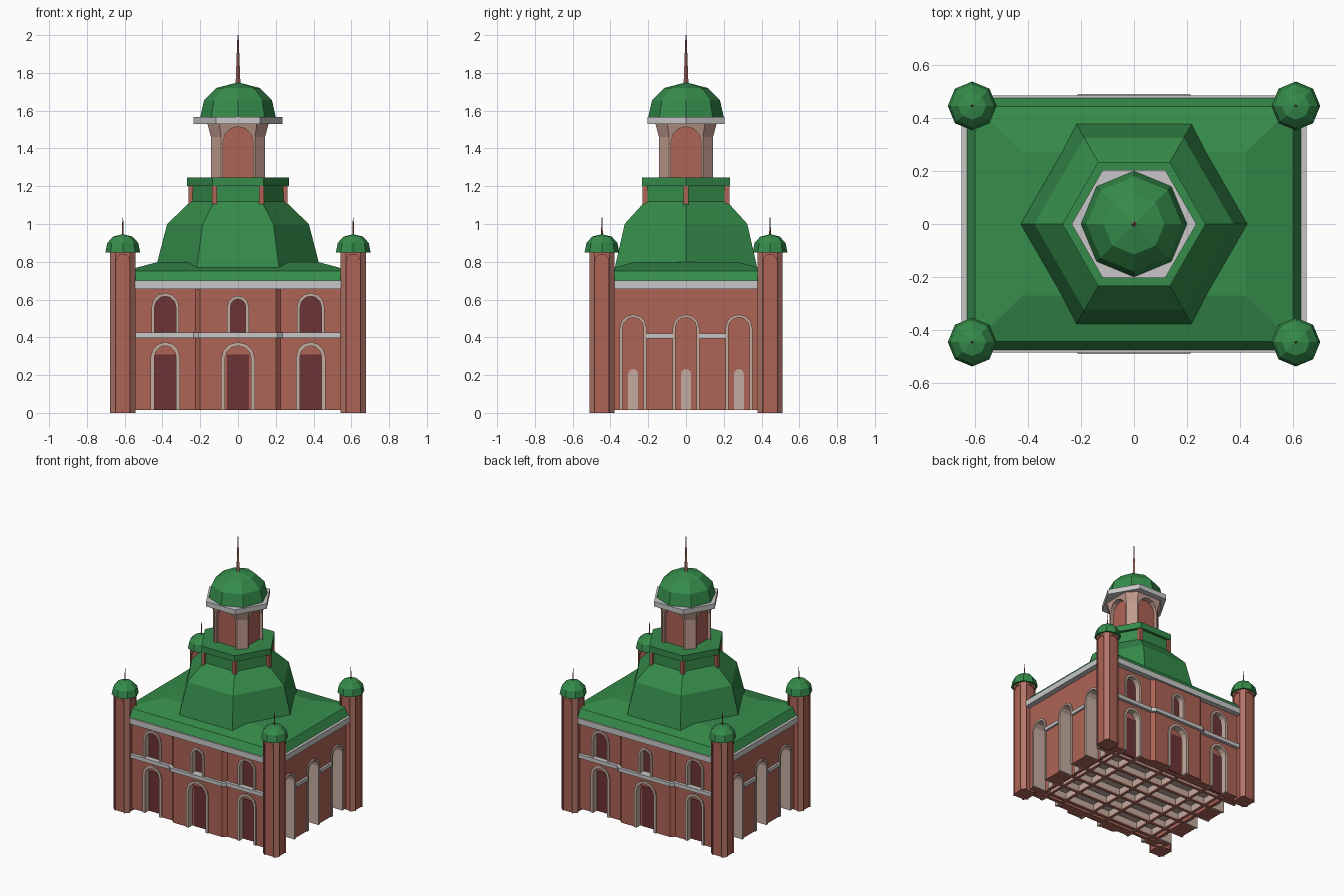
import bpy, bmesh, math
from mathutils import Matrix, Vector

if "Cube" in bpy.data.objects:
    bpy.data.objects.remove(bpy.data.objects["Cube"])


def material(name, rgb):
    m = bpy.data.materials.new(name)
    m.diffuse_color = (*rgb, 1)
    m.use_nodes = True
    m.node_tree.nodes["Principled BSDF"].inputs["Base Color"].default_value = m.diffuse_color
    return m


BRICK = material("red brick", (0.42, 0.125, 0.092))
ROSE = material("rose brick", (0.46, 0.18, 0.14))
PIER = material("pale brick", (0.53, 0.33, 0.27))
TRIM = material("beige trim", (0.55, 0.41, 0.345))
WHITE = material("light grey cornice", (0.58, 0.565, 0.565))
GREEN = material("green roof", (0.036, 0.262, 0.07))
DARK = material("dark red window", (0.15, 0.034, 0.037))


def make(name, bm, mat):
    bmesh.ops.recalc_face_normals(bm, faces=bm.faces[:])
    me = bpy.data.meshes.new(name)
    bm.to_mesh(me)
    bm.free()
    me.materials.append(mat)
    ob = bpy.data.objects.new(name, me)
    bpy.context.collection.objects.link(ob)
    return ob


def add_loft(bm, rings):
    vs = [[bm.verts.new(p) for p in r] for r in rings]
    n = len(rings[0])
    for a, b in zip(vs, vs[1:]):
        for i in range(n):
            j = (i + 1) % n
            bm.faces.new((a[i], a[j], b[j], b[i]))
    bm.faces.new(vs[0][::-1])
    bm.faces.new(vs[-1])


def loft(name, rings, mat):
    bm = bmesh.new()
    add_loft(bm, rings)
    return make(name, bm, mat)


def ngon(n, r, z, c=(0, 0)):
    return [(c[0] + r * math.cos(2 * math.pi * i / n),
             c[1] + r * math.sin(2 * math.pi * i / n), z) for i in range(n)]


def turned(name, n, profile, mat, c=(0, 0)):
    return loft(name, [ngon(n, r, z, c) for r, z in profile], mat)


def rect(x, y, z):
    return [(-x, -y, z), (x, -y, z), (x, y, z), (-x, y, z)]


def box(name, lo, hi, mat):
    return loft(name, [[(lo[0], lo[1], z), (hi[0], lo[1], z), (hi[0], hi[1], z), (lo[0], hi[1], z)]
                       for z in (lo[2], hi[2])], mat)


def cut_square(h, f, z):
    # square with cut corners: half size h, half face width f
    return [(-f, -h, z), (f, -h, z), (h, -f, z), (h, f, z), (f, h, z), (-f, h, z), (-h, f, z), (-h, -f, z)]


def arch(u, hw, z0, apex, n=6):
    s = apex - hw
    arc = [(u + hw * math.cos(math.pi * i / n), s + hw * math.sin(math.pi * i / n)) for i in range(n + 1)]
    return [(u + hw, z0)] + arc + [(u - hw, z0)]


def add_prism(bm, pts, d0, d1, turn):
    # outline in (u, z), pushed outward from distance d0 to d1, facing quarter turn
    rot = Matrix.Rotation(turn * math.pi / 2, 3, 'Z')
    add_loft(bm, [[rot @ Vector((u, -d, z)) for u, z in pts] for d in (d0, d1)])


def prism(name, pts, d0, d1, turn, mat):
    bm = bmesh.new()
    add_prism(bm, pts, d0, d1, turn)
    return make(name, bm, mat)


def arch_frame(name, u, hw, z0, apex, w, d0, d1, turn):
    ring = arch(u, hw, z0, apex) + arch(u, hw - w, z0, apex - w)[::-1]
    return prism(name, ring, d0, d1, turn, TRIM)


def carve(ob, bm):
    cutter = make("cutter", bm, BRICK)
    cutter.hide_render = True
    mod = ob.modifiers.new("cut", 'BOOLEAN')
    mod.object, mod.operation, mod.solver = cutter, 'DIFFERENCE', 'EXACT'
    me = bpy.data.meshes.new_from_object(ob.evaluated_get(bpy.context.evaluated_depsgraph_get()))
    ob.modifiers.clear()
    ob.data = me
    bpy.data.objects.remove(cutter)


def footprint(x, y, bay_y, bay_x, z):
    s = [(-x, -y), (-bay_x - 0.025, -y), (-bay_x, -bay_y), (bay_x, -bay_y), (bay_x + 0.025, -y), (x, -y)]
    return [(a, b, z) for a, b in s] + [(-a, -b, z) for a, b in s]


# main hall with slightly projecting centre bays and a hollow underside
hall = loft("main_hall", [footprint(0.61, 0.445, 0.47, 0.2, z) for z in (0.015, 0.68)], BRICK)
cuts = bmesh.new()
add_loft(cuts, [rect(0.49, 0.385, z) for z in (-0.1, 0.08)])
for turn in (0, 2):
    for u in (-0.385, 0, 0.385):
        mid = u == 0
        wall = 0.47 if mid else 0.445
        back = wall - 0.04
        lw, uw = (0.09, 0.057) if mid else (0.077, 0.073)
        top = 0.62 if mid else 0.635
        add_prism(cuts, arch(u, lw - 0.006, -0.1, 0.369), back, 0.6, turn)
        add_prism(cuts, arch(u, uw - 0.006, 0.415, top - 0.006), back, 0.6, turn)
        arch_frame("lower_window_frame", u, lw, 0.015, 0.375, 0.02, back, wall + 0.008, turn)
        arch_frame("upper_window_frame", u, uw, 0.42, top, 0.017, back, wall + 0.008, turn)
        prism("lower_window", [(u - 0.057, 0.015), (u + 0.057, 0.015), (u + 0.057, 0.31), (u - 0.057, 0.31)],
              back - 0.002, back + 0.004, turn, DARK)
        prism("upper_window", arch(u, uw - 0.012, 0.42, top - 0.012), back - 0.002, back + 0.004, turn, DARK)
for turn in (1, 3):
    for u in (-0.28, 0, 0.28):
        add_prism(cuts, arch(u, 0.065, -0.1, 0.515), 0.51, 0.8, turn)
        arch_frame("side_niche_frame", u, 0.071, 0.015, 0.521, 0.015, 0.51, 0.618, turn)
        prism("side_niche_door", arch(u, 0.026, 0.015, 0.232), 0.508, 0.517, turn, TRIM)
    for u in (-0.14, 0.14):
        prism("side_band", [(u - 0.07, 0.395), (u + 0.07, 0.395), (u + 0.07, 0.42), (u - 0.07, 0.42)],
              0.6, 0.625, turn, WHITE)
carve(hall, cuts)

# front and back string course following the bay
for s in (-1, 1):
    path = [(-0.56, 0.43), (-0.56, 0.468), (-0.235, 0.468), (-0.21, 0.49),
            (0.21, 0.49), (0.235, 0.468), (0.56, 0.468), (0.56, 0.43)]
    loft("string_course", [[(x, s * y, z) for x, y in path] for z in (0.397, 0.425)], WHITE)

# underside: pale ceiling, cross walls and brick rails
box("floor", (-0.489, -0.384, 0.072), (0.489, 0.384, 0.079), TRIM)
for i in (-1, 0, 1):
    for e in (-0.07, 0.07):
        x, y = i * 0.385 + e, i * 0.28 + e
        box("cross_wall_long", (-0.489, y - 0.006, 0.025), (0.489, y + 0.006, 0.074), TRIM)
        box("rail_long", (-0.489, y - 0.01, 0.015), (0.489, y + 0.01, 0.026), ROSE)
        box("cross_wall_short", (x - 0.006, -0.384, 0.025), (x + 0.006, 0.384, 0.074), TRIM)
        box("rail_short", (x - 0.01, -0.384, 0.016), (x + 0.01, 0.384, 0.026), ROSE)

# cornice and hipped roof
loft("cornice", [rect(0.65, 0.485, 0.657), rect(0.65, 0.485, 0.7)], WHITE)
loft("hipped_roof", [rect(0.63, 0.475, 0.7), rect(0.6, 0.443, 0.752), rect(0.42, 0.27, 0.8)], GREEN)

# corner towers: brick core, rose edges, arched panels, domes and spikes
tower = loft("corner_tower", [cut_square(0.067, 0.039, z) for z in (0, 0.87)], BRICK)
cuts = bmesh.new()
for t in range(4):
    add_prism(cuts, arch(0, 0.036, -0.1, 0.84), 0.058, 0.1, t)
carve(tower, cuts)
tower.data.materials.clear()
tower.data.materials.append(BRICK)
tower.data.materials.append(ROSE)
for p in tower.data.polygons:
    p.material_index = int(abs(p.normal.x) > 0.6 and abs(p.normal.y) > 0.6)
for i, (sx, sy) in enumerate([(-1, -1), (1, -1), (1, 1), (-1, 1)]):
    ob = tower if i == 0 else tower.copy()
    if i:
        bpy.context.collection.objects.link(ob)
    c = (sx * 0.61, sy * 0.445)
    ob.location = (*c, 0)
    turned("tower_dome", 8, [(0.092, 0.85), (0.082, 0.9), (0.052, 0.933), (0.004, 0.945)], GREEN, c)
    turned("tower_spike", 4, [(0.005, 0.94), (0.002, 1.035)], BRICK, c)

# six-sided upper roof, posts and cap
turned("hexagonal_roof", 6, [(0.436, 0.765), (0.375, 1.0), (0.25, 1.12), (0.245, 1.21)], GREEN)
turned("hexagonal_cap", 6, [(0.27, 1.2), (0.27, 1.245)], GREEN)
for x, y, z in ngon(6, 0.25, 1.1):
    box("roof_post", (x - 0.013, y - 0.013, z), (x + 0.013, y + 0.013, 1.202), BRICK)

# lantern with four arched niches
lantern = loft("lantern", [cut_square(0.143, 0.09, 1.24), cut_square(0.143, 0.09, 1.46),
                           cut_square(0.163, 0.1, 1.535)], PIER)
cuts = bmesh.new()
for t in range(4):
    add_prism(cuts, arch(0, 0.08, 1.2, 1.515), 0.115, 0.3, t)
    prism("lantern_niche", arch(0, 0.081, 1.24, 1.516), 0.112, 0.119, t, BRICK)
carve(lantern, cuts)
lantern.data.materials.clear()
lantern.data.materials.append(PIER)
turned("lantern_cornice", 6, [(0.235, 1.53), (0.235, 1.567)], WHITE)

# main dome and spire
turned("main_dome", 8, [(0.2, 1.565), (0.18, 1.655), (0.115, 1.72), (0.008, 1.748)], GREEN)
turned("spire", 4, [(0.013, 1.74), (0.003, 2.0)], ROSE)
